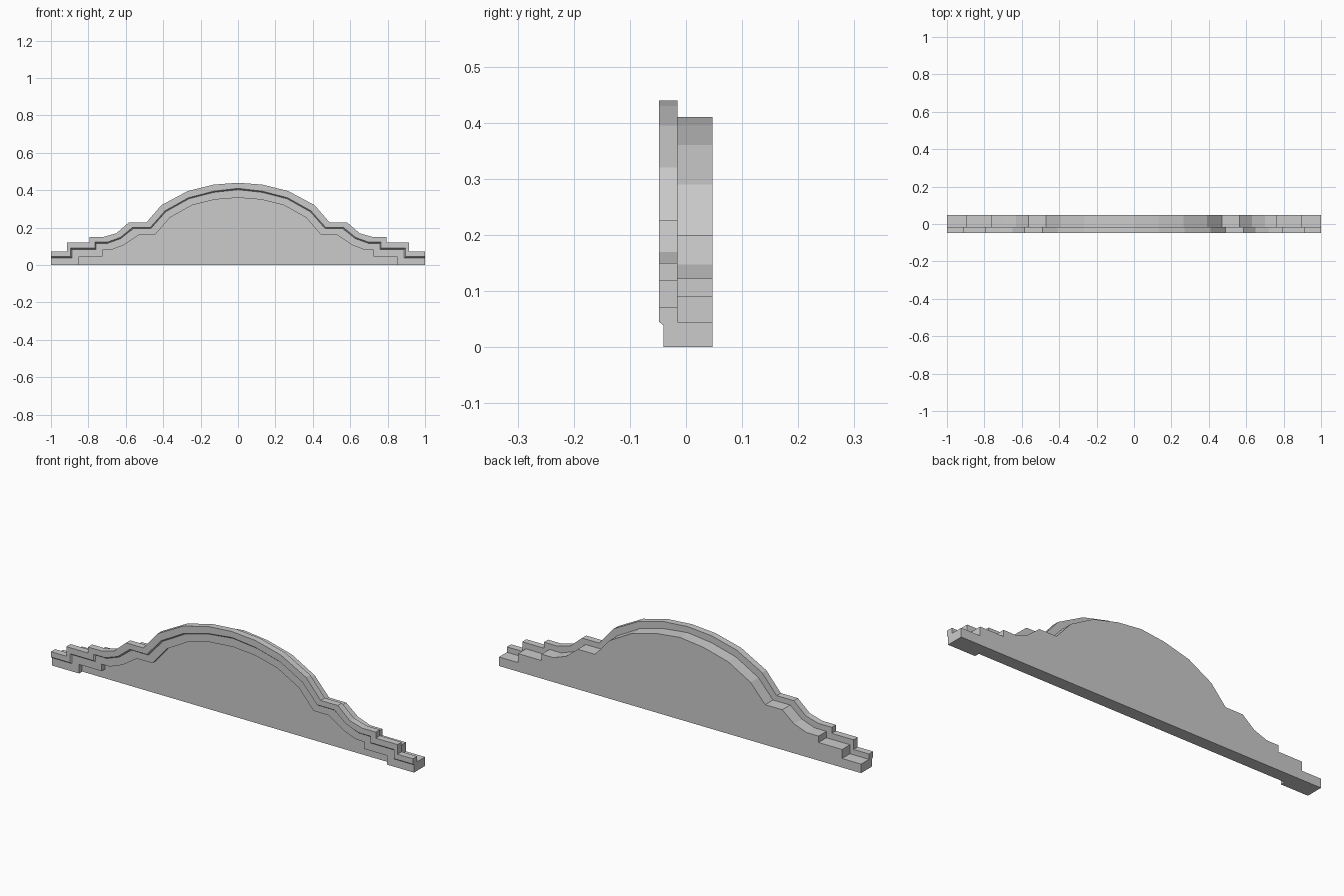
import bpy, bmesh
from mathutils import Vector

cube = bpy.data.objects.get("Cube")
if cube:
    bpy.data.objects.remove(cube, do_unlink=True)

# Single stone-grey material
stone = bpy.data.materials.new("stone_grey")
stone.use_nodes = True
grey = (0.6, 0.6, 0.6, 1)
stone.diffuse_color = grey
stone.node_tree.nodes["Principled BSDF"].inputs["Base Color"].default_value = grey

BACK, JOIN, LOWER, FRONT = 0.047, -0.015, -0.04, -0.048

# Right halves of the stepped arch outlines, from the crown to the end (x, z)
OUTER = [(0, .44), (.13, .43), (.27, .395), (.41, .32), (.49, .227), (.585, .227), (.65, .17),
         (.72, .15), (.795, .15), (.795, .12), (.915, .12), (.915, .072), (1, .072)]
MIDDLE = [(0, .41), (.13, .395), (.265, .36), (.39, .29), (.47, .2), (.565, .2), (.63, .147),
          (.7, .122), (.765, .122), (.765, .09), (.895, .09), (.895, .045), (1, .045)]
INNER = [(0, .36), (.125, .35), (.245, .32), (.365, .253), (.445, .16), (.53, .16), (.61, .107),
         (.68, .08), (.725, .08), (.725, .045), (.85, .045), (.85, 0), (1, 0)]


def full(half):
    """Mirror a half outline into a full one running left to right."""
    return [(-x, z) for x, z in reversed(half[1:])] + half


def finish(name, bm):
    bmesh.ops.recalc_face_normals(bm, faces=bm.faces)
    mesh = bpy.data.meshes.new(name)
    bm.to_mesh(mesh)
    bm.free()
    mesh.materials.append(stone)
    obj = bpy.data.objects.new(name, mesh)
    bpy.context.collection.objects.link(obj)


# Back panel: the middle outline closed along the ground and extruded
bm = bmesh.new()
outline = full(MIDDLE) + [(1, 0), (-1, 0)]
face = bm.faces.new([bm.verts.new((x, JOIN, z)) for x, z in outline])
new = bmesh.ops.extrude_face_region(bm, geom=[face], use_keep_orig=True)["geom"]
bmesh.ops.translate(bm, verts=[v for v in new if isinstance(v, bmesh.types.BMVert)],
                    vec=(0, BACK - JOIN, 0))
finish("back_panel", bm)

# Front moulding: raised upper band, small bevel, then the lower band
bevel = [tuple(Vector(m).lerp(Vector(i), 0.14)) for m, i in zip(MIDDLE, INNER)]
section = [(OUTER, JOIN), (OUTER, FRONT), (MIDDLE, FRONT), (bevel, LOWER),
           (INNER, LOWER), (INNER, JOIN), (MIDDLE, JOIN)]
bm = bmesh.new()
rows = [[bm.verts.new((x, y, z)) for x, z in full(half)] for half, y in section]
for a, b in zip(rows, rows[1:] + rows[:1]):
    for i in range(len(a) - 1):
        bm.faces.new((a[i], a[i + 1], b[i + 1], b[i]))
for end in (0, -1):
    bm.faces.new([row[end] for row in rows])
finish("front_moulding", bm)
